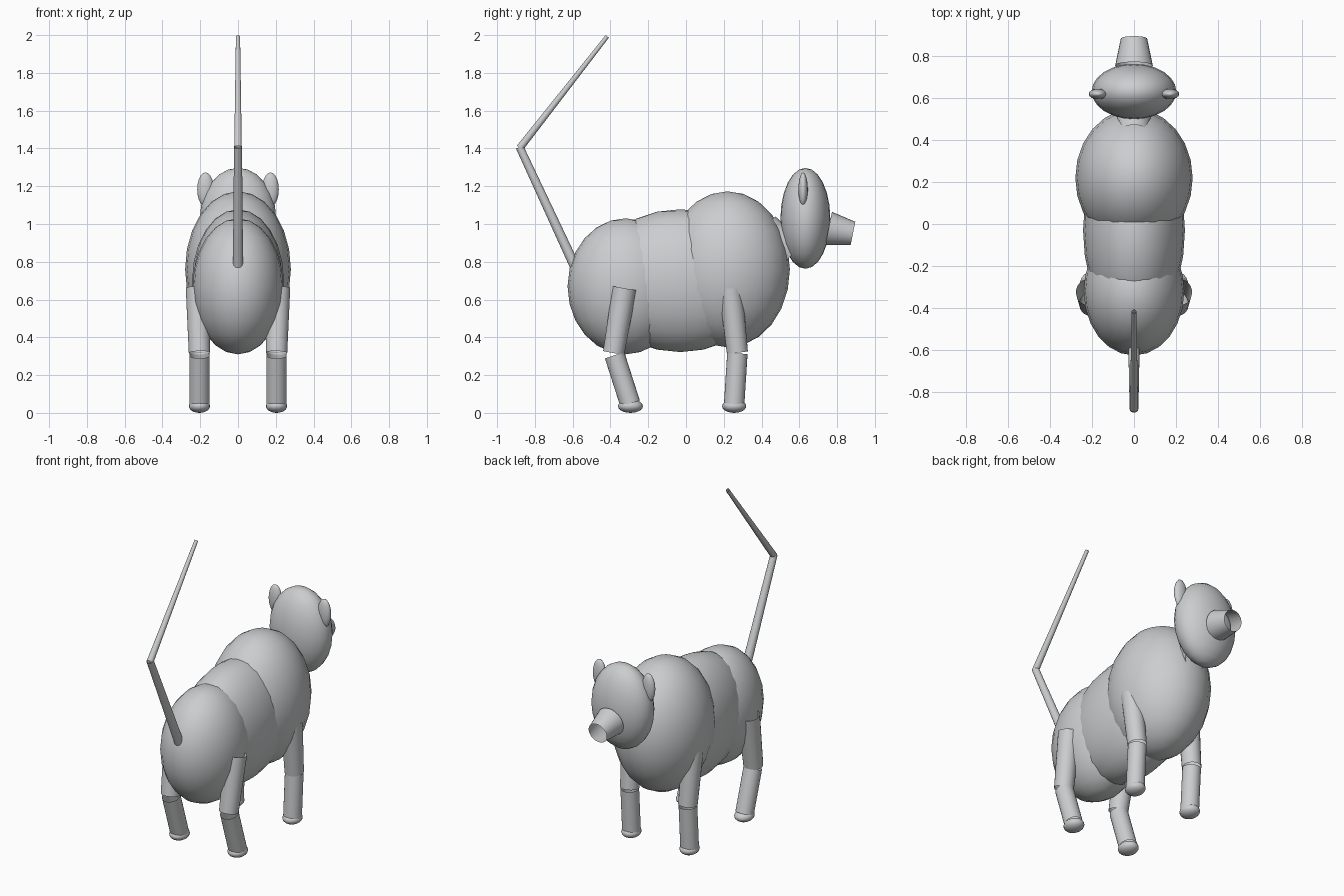
import bpy
import math
from mathutils import Vector

cube = bpy.data.objects.get("Cube")
if cube:
    bpy.data.objects.remove(cube)

grey = bpy.data.materials.new("plain grey")
grey.use_nodes = True
colour = (0.6, 0.61, 0.62, 1)
grey.diffuse_color = colour
grey.node_tree.nodes["Principled BSDF"].inputs["Base Color"].default_value = colour


def finish(name):
    ob = bpy.context.object
    ob.name = name
    ob.data.materials.append(grey)
    bpy.ops.object.shade_smooth_by_angle(angle=math.radians(40))
    return ob


def ellipsoid(name, centre, radii, segments=24, rings=12):
    bpy.ops.mesh.primitive_uv_sphere_add(segments=segments, ring_count=rings, location=centre)
    bpy.context.object.scale = radii
    bpy.ops.object.transform_apply(location=False, rotation=False, scale=True)
    return finish(name)


def tube(name, start, end, r1, r2):
    """Open-ended tapered tube between two points."""
    start, end = Vector(start), Vector(end)
    axis = end - start
    bpy.ops.mesh.primitive_cone_add(vertices=24, radius1=r1, radius2=r2, depth=axis.length,
                                    end_fill_type='NOTHING', location=(start + end) / 2)
    bpy.context.object.rotation_euler = axis.to_track_quat('Z', 'Y').to_euler()
    return finish(name)


# Body: three overlapping masses
ellipsoid("rump", (0, -0.32, 0.67), (0.24, 0.307, 0.36))
ellipsoid("belly", (0, -0.03, 0.70), (0.243, 0.47, 0.378))
ellipsoid("chest", (0, 0.22, 0.76), (0.28, 0.33, 0.413))

# Neck, head and snout
tube("neck", (0, 0.42, 0.98), (0, 0.57, 0.848), 0.08, 0.08)
ellipsoid("head", (0, 0.632, 1.03), (0.202, 0.132, 0.267))
tube("snout", (0, 0.755, 0.976), (0, 0.884, 0.95), 0.09, 0.063)

# Tail: two thin tapered lengths
tube("tail_lower", (0, -0.59, 0.78), (0, -0.881, 1.408), 0.027, 0.021)
tube("tail_upper", (0, -0.88, 1.402), (0, -0.417, 1.993), 0.02, 0.011)

# Ears and legs on both sides
for side, s in (("left", 1), ("right", -1)):
    ellipsoid(f"{side}_ear", (s * 0.172, 0.62, 1.183), (0.044, 0.025, 0.09), 16, 10)

    tube(f"{side}_hind_thigh", (s * 0.212, -0.325, 0.661), (s * 0.204, -0.383, 0.318), 0.065, 0.057)
    tube(f"{side}_hind_shin", (s * 0.204, -0.378, 0.305), (s * 0.204, -0.296, 0.05), 0.054, 0.054)
    ellipsoid(f"{side}_hind_foot", (s * 0.204, -0.294, 0.036), (0.056, 0.066, 0.036), 20, 10)

    tube(f"{side}_front_thigh", (s * 0.212, 0.235, 0.661), (s * 0.204, 0.272, 0.32), 0.063, 0.056)
    tube(f"{side}_front_shin", (s * 0.204, 0.272, 0.315), (s * 0.204, 0.255, 0.045), 0.054, 0.054)
    ellipsoid(f"{side}_front_foot", (s * 0.204, 0.255, 0.036), (0.056, 0.064, 0.036), 20, 10)
